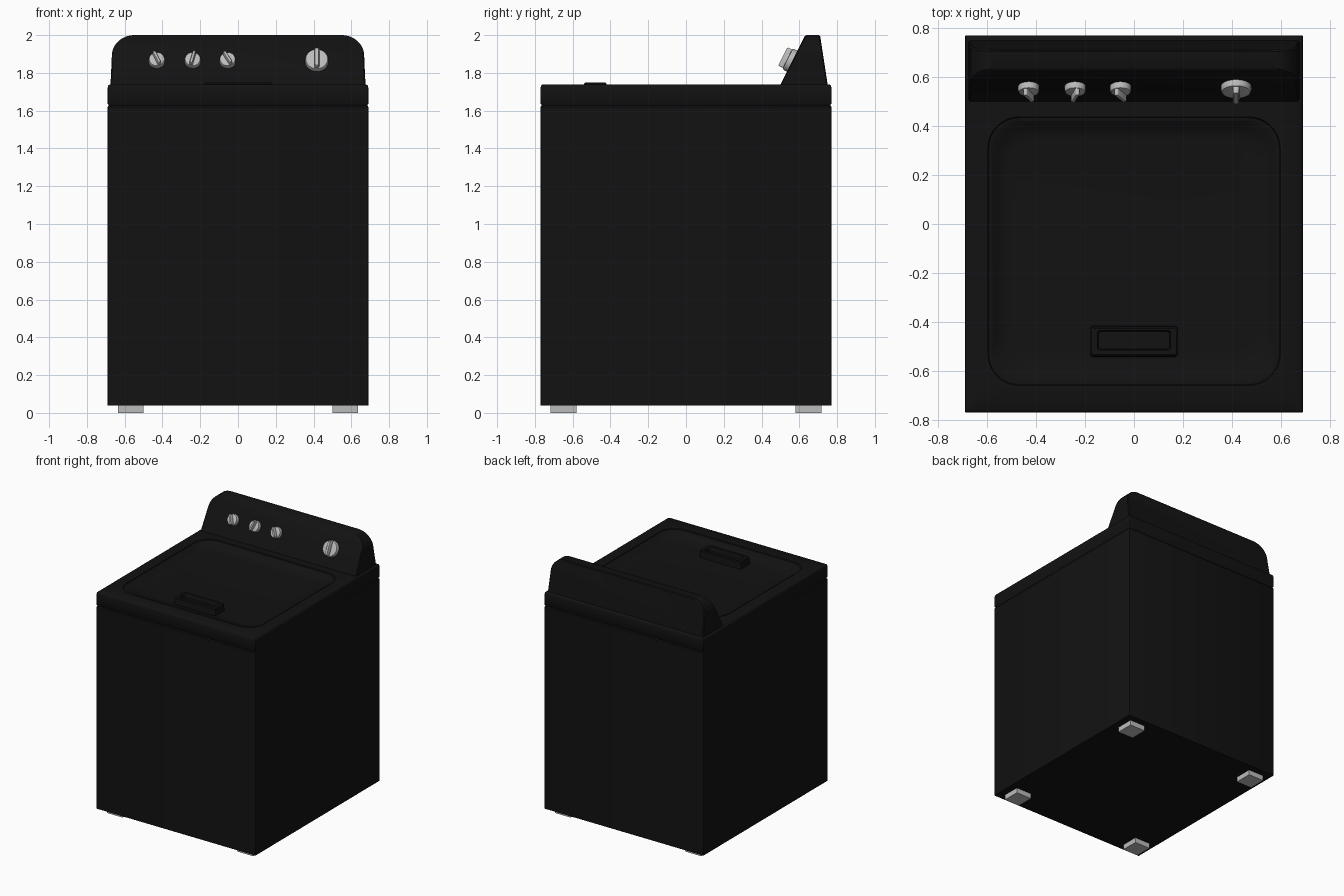
import bpy, bmesh, math
from mathutils import Matrix, Vector

if "Cube" in bpy.data.objects:
    bpy.data.objects.remove(bpy.data.objects["Cube"])


def material(name, value):
    m = bpy.data.materials.new(name)
    m.diffuse_color = (value, value, value, 1)
    m.use_nodes = True
    m.node_tree.nodes["Principled BSDF"].inputs["Base Color"].default_value = m.diffuse_color
    return m


BLACK = material("black_enamel", 0.006)
STEEL = material("steel", 0.5)


def finish(bm, name, mat, angle=30, matrix=None):
    bmesh.ops.recalc_face_normals(bm, faces=bm.faces)
    me = bpy.data.meshes.new(name)
    bm.to_mesh(me)
    bm.free()
    ob = bpy.data.objects.new(name, me)
    bpy.context.collection.objects.link(ob)
    me.materials.append(mat)
    if matrix:
        me.transform(matrix)
    bpy.ops.object.select_all(action='DESELECT')
    ob.select_set(True)
    bpy.context.view_layer.objects.active = ob
    bpy.ops.object.shade_smooth_by_angle(angle=math.radians(angle))
    return ob


def rounded_rect(hx, y0, y1, r, z, n=8):
    pts = []
    corners = [(hx - r, y1 - r), (-hx + r, y1 - r), (-hx + r, y0 + r), (hx - r, y0 + r)]
    for k, (cx, cy) in enumerate(corners):
        for i in range(n + 1):
            a = math.pi / 2 * (k + i / n)
            pts.append((cx + r * math.cos(a), cy + r * math.sin(a), z))
    return pts


def loft(rings, name, mat, angle=30, matrix=None):
    bm = bmesh.new()
    loops = [[bm.verts.new(p) for p in ring] for ring in rings]
    for a, b in zip(loops, loops[1:]):
        for i in range(len(a)):
            j = (i + 1) % len(a)
            bm.faces.new((a[i], a[j], b[j], b[i]))
    bm.faces.new(loops[0])
    bm.faces.new(loops[-1])
    return finish(bm, name, mat, angle, matrix)


def stack(levels, name, mat, angle=30, matrix=None, n=8):
    return loft([rounded_rect(*lv, n=n) for lv in levels], name, mat, angle, matrix)


# Cabinet with a narrow neck that forms the seam under the top
stack([(.69, -.77, .77, .006, .04), (.69, -.77, .77, .006, 1.62),
       (.684, -.764, .764, .006, 1.628), (.684, -.764, .764, .006, 1.65)], "cabinet", BLACK, n=2)

# Top deck with rounded rim and dished lid
stack([(.684, -.764, .764, .006, 1.628), (.69, -.77, .77, .006, 1.637),
       (.69, -.77, .77, .006, 1.722), (.687, -.767, .767, .008, 1.733),
       (.68, -.76, .76, .012, 1.738), (.598, -.66, .438, .13, 1.738),
       (.594, -.656, .434, .126, 1.732), (.586, -.648, .426, .118, 1.732),
       (.575, -.63, .415, .12, 1.727), (.555, -.59, .395, .13, 1.708),
       (.53, -.55, .37, .13, 1.695), (.50, -.52, .34, .13, 1.692)], "top_and_lid", BLACK, 40)

# Lid handle with finger pocket
stack([(.18, -.545, -.415, .015, 1.685), (.18, -.54, -.42, .015, 1.742),
       (.174, -.534, -.426, .012, 1.748), (.15, -.515, -.435, .01, 1.748),
       (.145, -.51, -.44, .01, 1.715)], "lid_handle", BLACK, n=3)


# Control console: rounded outline stretched between two sloping planes
def front_y(z):
    return .50 + (z - 1.738) * .5


def console_ring(inset, depth):
    half = [(.676, 1.72), (.672, 1.80)]
    for i in range(11):
        a = math.pi / 2 * i / 10
        half.append((.55 + .118 * math.cos(a), 1.89 + .11 * math.sin(a)))
    outline = half + [(-x, z) for x, z in reversed(half)]
    ring = []
    for x, z in outline:
        x *= 1 - inset / .67
        z -= inset * (z - 1.72) / .28
        back = .75 - (z - 1.738) * .154
        ring.append((x, front_y(z) + depth if depth < .05 else back - (depth - 1), z))
    return ring


loft([console_ring(.006, 0), console_ring(0, .006), console_ring(0, 1.006),
      console_ring(.006, 1)], "control_console", BLACK, 35)


# Knobs: round skirt and grip bar, square to the sloping panel
def ring(r, z, n=32):
    return [(r * math.cos(math.tau * i / n), r * math.sin(math.tau * i / n), z) for i in range(n)]


normal = Vector((0, -.894, .447))
tilt = normal.to_track_quat('Z', 'Y').to_matrix().to_4x4()
for i, (x, r, turn) in enumerate([(-.43, .043, 25), (-.24, .043, -15), (-.055, .043, 30), (.417, .062, 0)]):
    z = 1.862
    m = (Matrix.Translation((x, front_y(z), z)) @ tilt @ Matrix.Rotation(math.radians(turn), 4, 'Z'))
    loft([ring(r, -.005), ring(r, .018), ring(r * .93, .026), ring(r * .8, .028)],
         f"knob_skirt_{i + 1}", STEEL, 35, m)
    w, h = r * .22, r * .88
    stack([(w, -h, h, w * .6, .02), (w * .9, -h, h, w * .6, .05),
           (w * .6, -h * .93, h * .93, w * .4, .056)], f"knob_grip_{i + 1}", STEEL, 35, m, n=3)

# Four square feet
for sx in (-1, 1):
    for sy in (-1, 1):
        bm = bmesh.new()
        bmesh.ops.create_cube(bm, size=1, matrix=Matrix.Translation((sx * .567, sy * .648, .023))
                              @ Matrix.Diagonal((.135, .138, .046, 1)))
        finish(bm, f"{'front' if sy < 0 else 'back'}_foot_{'left' if sx < 0 else 'right'}", STEEL)
